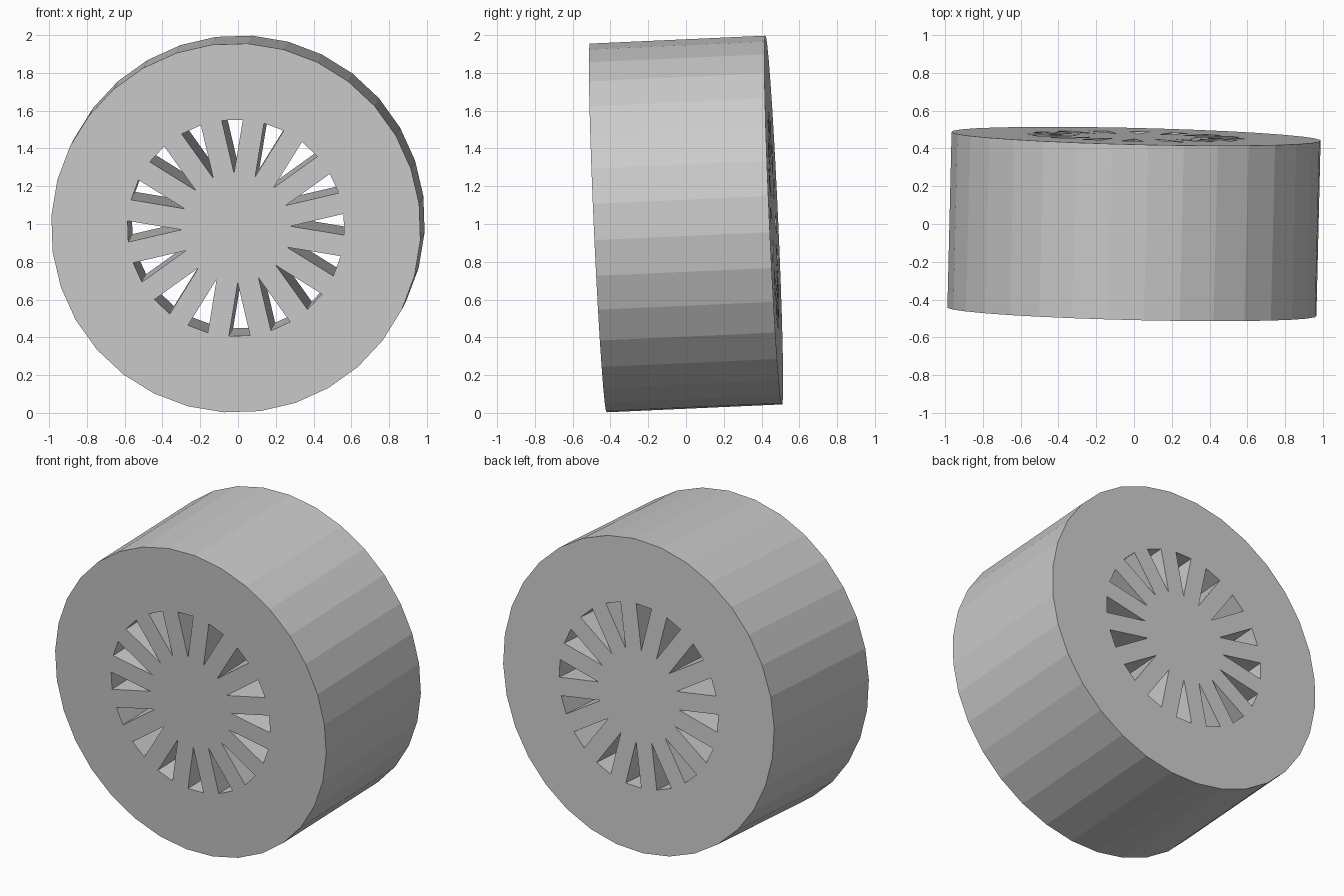
import bpy
from math import cos, sin, radians, tau
from mathutils import Matrix, Vector

cube = bpy.data.objects.get("Cube")
if cube:
    bpy.data.objects.remove(cube, do_unlink=True)

RADIUS, DEPTH, SIDES = 0.979, 0.93, 32
SLOTS, SLOT_IN, SLOT_OUT, SLOT_HALF = 16, 0.29, 0.572, 0.056
TWIST = radians(1.85)

grey = bpy.data.materials.new("plain grey")
grey.use_nodes = True
colour = (0.6, 0.6, 0.6, 1)
grey.diffuse_color = colour
grey.node_tree.nodes["Principled BSDF"].inputs["Base Color"].default_value = colour

profile = bpy.data.curves.new("wheel", "CURVE")
profile.dimensions = "2D"
profile.fill_mode = "BOTH"
profile.extrude = DEPTH / 2


def outline(points, angle):
    """Add a closed straight-edged outline, turned about the hub."""
    spline = profile.splines.new("POLY")
    spline.points.add(len(points) - 1)
    for target, (x, y) in zip(spline.points, points):
        target.co = (x * cos(angle) - y * sin(angle),
                     x * sin(angle) + y * cos(angle), 0, 1)
    spline.use_cyclic_u = True


# Faceted rim
rim = [(RADIUS * cos(tau * (i + 0.5) / SIDES), RADIUS * sin(tau * (i + 0.5) / SIDES))
       for i in range(SIDES)]
outline(rim, TWIST)

# Ring of wedge-shaped slots cut right through
wedge = [(SLOT_IN, 0), (SLOT_OUT, -SLOT_HALF), (SLOT_OUT, SLOT_HALF)]
for i in range(SLOTS):
    outline(wedge, TWIST + tau * i / SLOTS)

wheel = bpy.data.objects.new("wheel", profile)
bpy.context.collection.objects.link(wheel)

# Stand the wheel up on its slightly tilted axle
axle = -Vector((0.024, 1, 0.045)).normalized()
side = Vector((0, 0, 1)).cross(axle).normalized()
up = axle.cross(side)
turn = Matrix((side, up, axle)).transposed().to_4x4()
wheel.matrix_world = Matrix.Translation((0, 0, 1)) @ turn

# Turn the profile into a flat-shaded mesh
bpy.ops.object.select_all(action="DESELECT")
wheel.select_set(True)
bpy.context.view_layer.objects.active = wheel
bpy.ops.object.convert(target="MESH")
wheel = bpy.context.object
wheel.data.materials.clear()
wheel.data.materials.append(grey)
bpy.ops.object.shade_flat()
